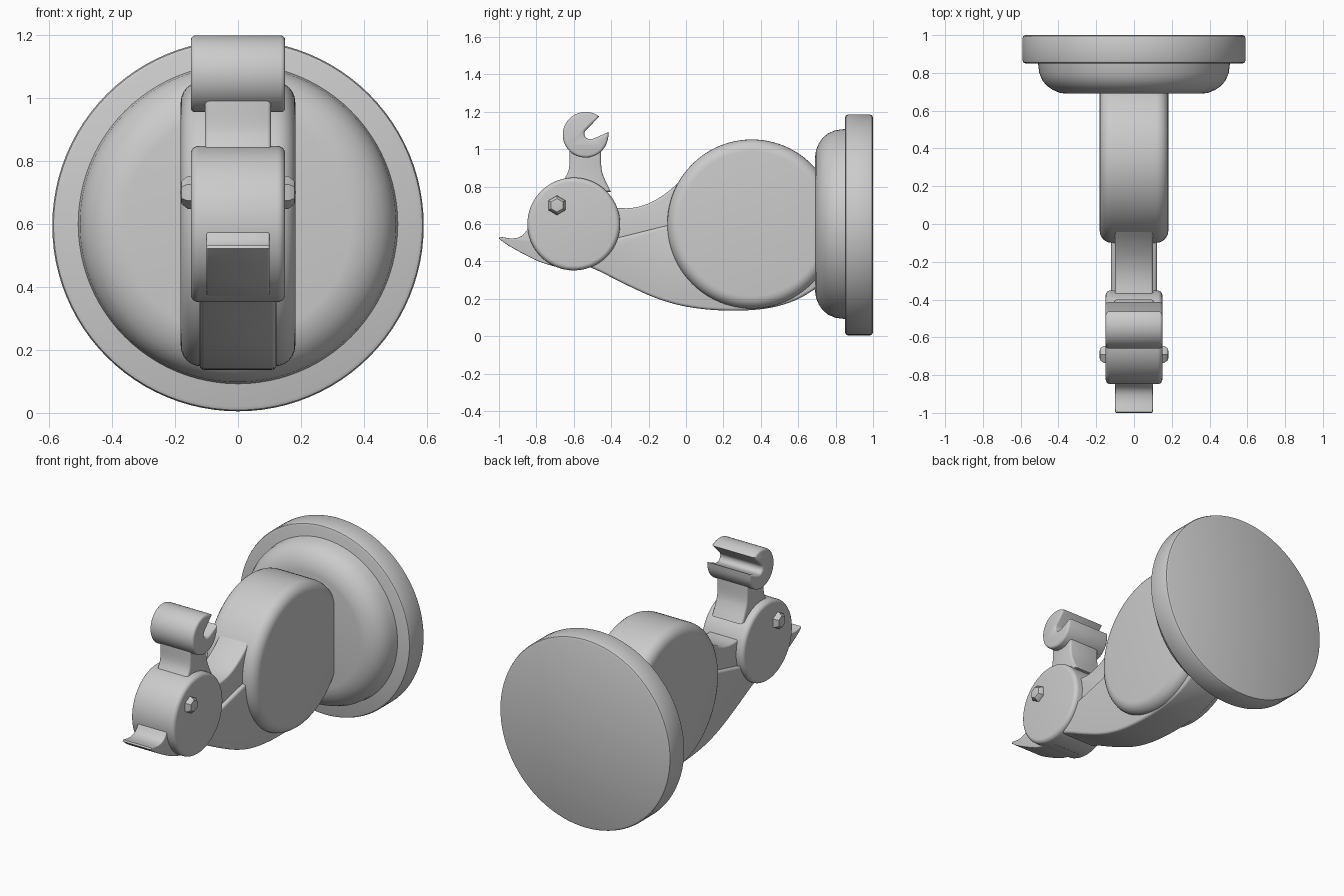
import bpy, bmesh, math
from mathutils import Vector

if "Cube" in bpy.data.objects:
    bpy.data.objects.remove(bpy.data.objects["Cube"])


def finish(bm, name, angle=35):
    bmesh.ops.remove_doubles(bm, verts=bm.verts, dist=1e-5)
    bmesh.ops.recalc_face_normals(bm, faces=bm.faces)
    me = bpy.data.meshes.new(name)
    bm.to_mesh(me)
    bm.free()
    ob = bpy.data.objects.new(name, me)
    bpy.context.collection.objects.link(ob)
    bpy.ops.object.select_all(action='DESELECT')
    ob.select_set(True)
    bpy.context.view_layer.objects.active = ob
    bpy.ops.object.shade_smooth_by_angle(angle=math.radians(angle))
    return ob


def lathe(name, profile, axis, centre, steps=96):
    """Revolve (distance along axis, radius) points round the x or y axis."""
    bm = bmesh.new()
    a = Vector((1, 0, 0)) if axis == 'X' else Vector((0, 1, 0))
    c = Vector(centre)
    vs = [bm.verts.new(c + a * d + Vector((0, 0, r))) for d, r in profile]
    es = [bm.edges.new(p) for p in zip(vs, vs[1:])]
    bmesh.ops.spin(bm, geom=vs + es, cent=c, axis=a, angle=math.tau,
                   steps=steps, use_duplicate=False)
    return finish(bm, name)


def rounded(half, radius, bevel, n=6):
    """Half-circle-edged drum profile, symmetric about its middle."""
    arc = [(half - bevel + bevel * math.cos(t), radius - bevel + bevel * math.sin(t))
           for t in (i * math.pi / 2 / n for i in range(n + 1))]
    right = [(half, 0)] + arc
    return right + [(-d, r) for d, r in reversed(right)]


def curve(pts, n=6):
    """Smooth open path through a few points."""
    p = [Vector(q) for q in pts]
    p = [2 * p[0] - p[1]] + p + [2 * p[-1] - p[-2]]
    out = []
    for a, b, c, d in zip(p, p[1:], p[2:], p[3:]):
        for i in range(n):
            t = i / n
            out.append(0.5 * (2 * b + (c - a) * t + (2 * a - 5 * b + 4 * c - d) * t * t
                              + (3 * b - a - 3 * c + d) * t ** 3))
    return out + [p[-2]]


def arc(cy, cz, r, a0, a1, n):
    return [(cy + r * math.cos(math.radians(a0 + (a1 - a0) * i / n)),
             cz + r * math.sin(math.radians(a0 + (a1 - a0) * i / n))) for i in range(n + 1)]


def slab(name, outline, half, bevel):
    """Extrude a (y, z) outline across x and round its rims."""
    bm = bmesh.new()
    f = bm.faces.new([bm.verts.new((-half, y, z)) for y, z in outline])
    ext = bmesh.ops.extrude_face_region(bm, geom=[f], use_keep_orig=True)
    bmesh.ops.translate(bm, vec=(2 * half, 0, 0),
                        verts=[v for v in ext['geom'] if isinstance(v, bmesh.types.BMVert)])
    bmesh.ops.recalc_face_normals(bm, faces=bm.faces)
    rims = [e for e in bm.edges if abs(e.verts[0].co.x - e.verts[1].co.x) < 1e-6]
    bmesh.ops.bevel(bm, geom=rims, offset=bevel, segments=3, profile=0.5,
                    affect='EDGES', clamp_overlap=False)
    return finish(bm, name)


# Wall plate and its domed step
lathe("base_plate", [(0.85, 0), (0.85, 0.575), (0.855, 0.586), (0.865, 0.59),
                     (0.985, 0.59), (0.995, 0.586), (1.0, 0.575), (1.0, 0)],
      'Y', (0, 0, 0.595))
lathe("base_dome", [(0.69, 0), (0.69, 0.36), (0.695, 0.395), (0.71, 0.43), (0.73, 0.46),
                    (0.76, 0.485), (0.80, 0.502), (0.87, 0.51), (0.87, 0)],
      'Y', (0, 0, 0.6))

# Large body drum and small head drum
lathe("body_drum", rounded(0.182, 0.452, 0.065), 'X', (0, 0.352, 0.6))
lathe("head_drum", rounded(0.15, 0.248, 0.025), 'X', (0, -0.6, 0.6))

# Arm joining the drums: narrow upper web and wider lower fairing
slab("upper_arm", curve([(0.12, 0.97), (0.0, 0.86), (-0.10, 0.77), (-0.20, 0.71),
                         (-0.30, 0.685), (-0.42, 0.69)])
     + [Vector(p) for p in ((-0.45, 0.45), (0.1, 0.45))], 0.10, 0.012)
slab("lower_arm", curve([(-0.60, 0.40), (-0.48, 0.355), (-0.32, 0.275), (-0.15, 0.20),
                         (0.02, 0.155), (0.22, 0.137), (0.42, 0.147), (0.58, 0.19),
                         (0.72, 0.27)])
     + [Vector(p) for p in ((0.72, 0.55), (0.1, 0.62), (-0.10, 0.592),
                            (-0.35, 0.53), (-0.55, 0.48))], 0.122, 0.015)

# Pointed front lip
slab("front_lip", curve([(-0.80, 0.64), (-0.845, 0.575), (-0.88, 0.535), (-0.93, 0.523),
                         (-0.995, 0.532)], 4)
     + curve([(-1.0, 0.522), (-0.95, 0.485), (-0.85, 0.43), (-0.76, 0.39), (-0.62, 0.352)], 4)
     + [Vector((-0.6, 0.5))], 0.10, 0.006)

# Neck rising from the head drum
slab("neck", curve([(-0.69, 0.78), (-0.65, 0.84), (-0.625, 0.90), (-0.622, 1.0)])
     + curve([(-0.455, 1.0), (-0.452, 0.90), (-0.435, 0.84), (-0.40, 0.77)]), 0.105, 0.012)

# Open hook with a slot facing up and back
slab("hook", arc(-0.537, 1.077, 0.122, 53, 352, 44)
     + [(-0.413, 1.092)]
     + [(-0.495, 1.056)] + arc(-0.515, 1.082, 0.028, 280, 130, 10), 0.15, 0.014)

# Hexagonal bolt on each side of the head
for side, label in ((1, "right"), (-1, "left")):
    lathe("bolt_" + label, [(side * d, r) for d, r in
                            ((0.13, 0), (0.13, 0.052), (0.160, 0.052), (0.180, 0.036), (0.184, 0.0))],
          'X', (0, -0.69, 0.7), steps=6)
